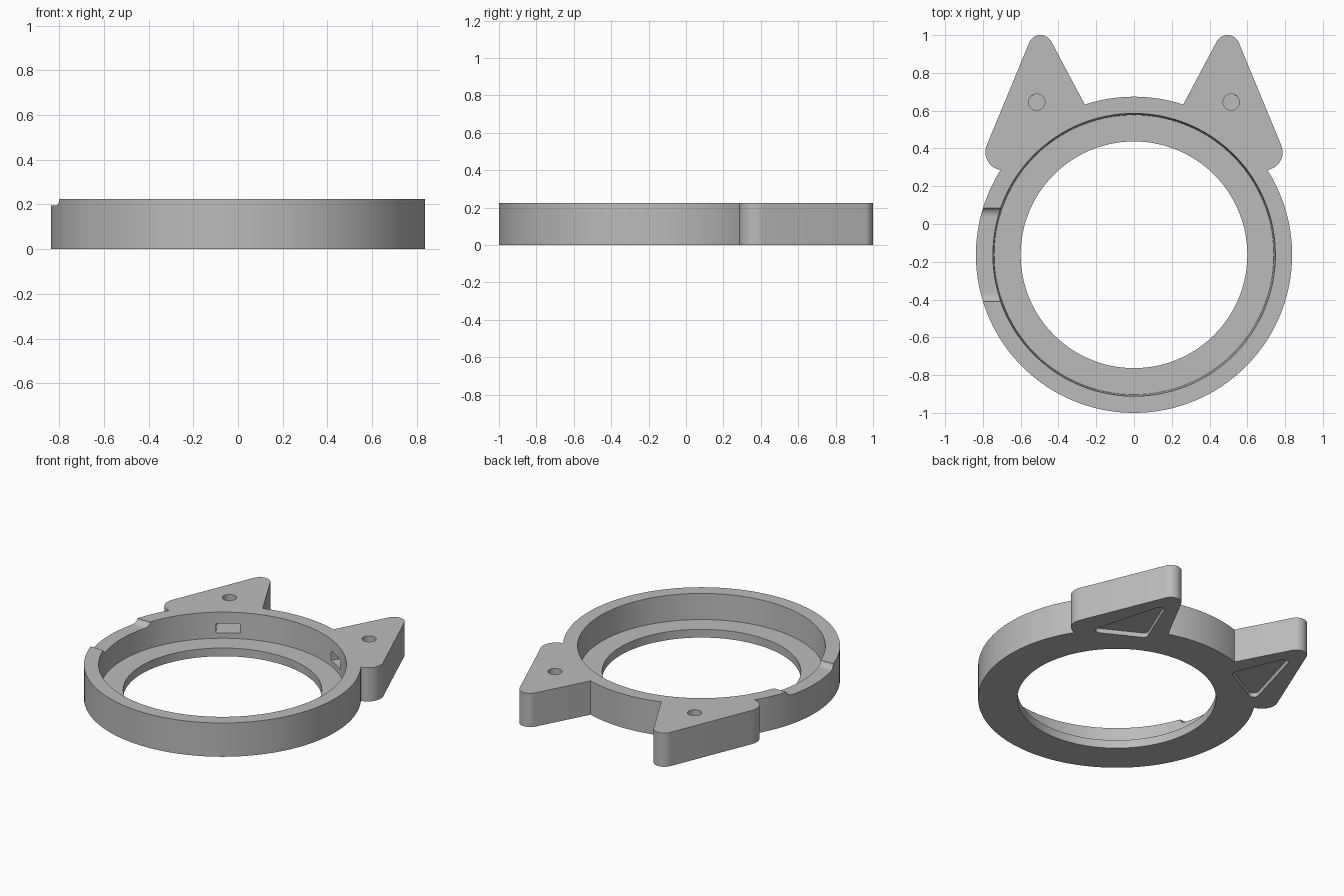
import bpy, bmesh, math
from mathutils import Vector
from mathutils.geometry import convex_hull_2d

if "Cube" in bpy.data.objects:
    bpy.data.objects.remove(bpy.data.objects["Cube"])

HEIGHT, FLOOR = 0.225, 0.055
CENTRE = Vector((0, -0.163))

grey = bpy.data.materials.new("plain grey")
grey.use_nodes = True
grey.diffuse_color = (0.5, 0.5, 0.5, 1)
grey.node_tree.nodes["Principled BSDF"].inputs["Base Color"].default_value = (0.5, 0.5, 0.5, 1)


def circle(x, y, r, n=48):
    return [Vector((x + r * math.cos(math.tau * i / n), y + r * math.sin(math.tau * i / n)))
            for i in range(n)]


def hull(*discs):
    """Outline wrapped tightly around several (x, y, r) discs."""
    pts = [p for d in discs for p in circle(*d)]
    return [pts[i] for i in convex_hull_2d(pts)]


def loft(name, low, high):
    """Closed solid between two matching 3D outlines."""
    bm = bmesh.new()
    a = [bm.verts.new(p) for p in low]
    b = [bm.verts.new(p) for p in high]
    bm.faces.new(a)
    bm.faces.new(b)
    for i in range(len(a)):
        j = (i + 1) % len(a)
        bm.faces.new((a[i], a[j], b[j], b[i]))
    bmesh.ops.recalc_face_normals(bm, faces=bm.faces)
    mesh = bpy.data.meshes.new(name)
    bm.to_mesh(mesh)
    bm.free()
    mesh.materials.append(grey)
    obj = bpy.data.objects.new(name, mesh)
    bpy.context.collection.objects.link(obj)
    return obj


def prism(name, outline, z0, z1):
    return loft(name, [(p.x, p.y, z0) for p in outline], [(p.x, p.y, z1) for p in outline])


def combine(target, tool, operation):
    mod = target.modifiers.new(operation, "BOOLEAN")
    mod.object, mod.operation, mod.solver = tool, operation, "EXACT"
    bpy.context.view_layer.objects.active = target
    bpy.ops.object.modifier_apply(modifier=mod.name)
    bpy.data.objects.remove(tool)


def ring(r):
    return circle(CENTRE.x, CENTRE.y, r, 160)


# Round body with two ears
body = prism("eared_ring_frame", ring(0.837), 0, HEIGHT)
for s in (-1, 1):
    ear = hull((s * 0.495, 0.935, 0.065), (s * 0.692, 0.38, 0.095), (s * 0.26, 0.61, 0.01))
    combine(body, prism("ear", ear, 0, HEIGHT), "UNION")

# Slightly flared cup and the smaller through hole
combine(body, loft("cup", [(p.x, p.y, FLOOR) for p in ring(0.74)],
                   [(p.x, p.y, HEIGHT + 0.01) for p in ring(0.749)]), "DIFFERENCE")
combine(body, prism("opening", ring(0.6), -0.1, 0.1), "DIFFERENCE")

# Ear details: wire window, top hole, triangular recess underneath
for s in (-1, 1):
    out = Vector((s * 0.537, 0.843))
    side = Vector((-out.y, out.x)) * 0.072
    near, far = CENTRE + out * 0.70, CENTRE + out * 1.0
    combine(body, prism("window", [near - side, far - side, far + side, near + side],
                        0.09, 0.152), "DIFFERENCE")
    combine(body, prism("wire_hole", circle(s * 0.515, 0.645, 0.043), 0.12, 0.3), "DIFFERENCE")
    recess = hull((s * 0.49, 0.82, 0.03), (s * 0.605, 0.405, 0.03), (s * 0.37, 0.53, 0.03))
    combine(body, prism("recess", recess, -0.1, 0.03), "DIFFERENCE")

# Shallow notch with curved ends in the rim on the right side
curve = [(0.2 + 0.047 * math.sin(t), HEIGHT - 0.03 * math.cos(t))
         for t in (math.pi / 2 * i / 8 for i in range(9))]
curve.append((0.247, 0.3))
profile = [(CENTRE.y + y, z) for y, z in curve] + [(CENTRE.y - y, z) for y, z in reversed(curve)]
combine(body, loft("notch", [(-1, y, z) for y, z in profile],
                   [(-0.6, y, z) for y, z in profile]), "DIFFERENCE")

# Smooth the round walls, keep the rims sharp
bpy.ops.object.select_all(action="DESELECT")
body.select_set(True)
bpy.context.view_layer.objects.active = body
bpy.ops.object.shade_smooth_by_angle(angle=math.radians(30))
